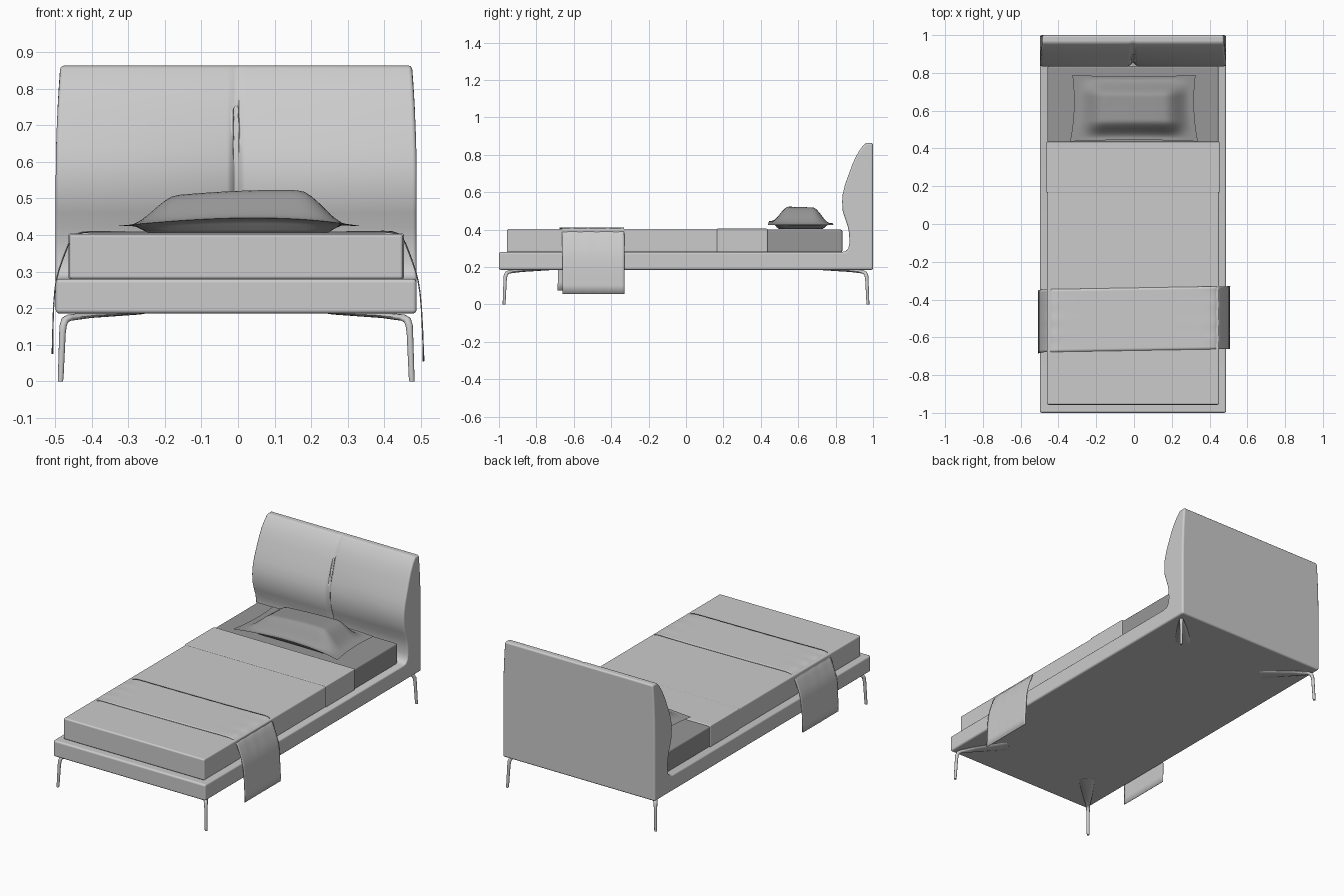
import bpy, bmesh, math
from mathutils import Vector

cube = bpy.data.objects.get("Cube")
if cube:
    bpy.data.objects.remove(cube, do_unlink=True)

CX = -0.005  # centre line of the bed


def material(name, value):
    m = bpy.data.materials.new(name)
    m.use_nodes = True
    colour = (value, value, value, 1)
    m.diffuse_color = colour
    bsdf = next(n for n in m.node_tree.nodes if n.type == 'BSDF_PRINCIPLED')
    bsdf.inputs["Base Color"].default_value = colour
    return m


light = material("light_grey", 0.6)
dark = material("dark_grey", 0.31)


def finish(name, bm, mat, bevel=0, sharp=None):
    bmesh.ops.recalc_face_normals(bm, faces=bm.faces[:])
    me = bpy.data.meshes.new(name)
    bm.to_mesh(me)
    bm.free()
    me.materials.append(mat)
    me.shade_smooth()
    if sharp:
        me.set_sharp_from_angle(angle=math.radians(sharp))
    ob = bpy.data.objects.new(name, me)
    bpy.context.collection.objects.link(ob)
    if bevel:
        mod = ob.modifiers.new("rounding", 'BEVEL')
        mod.width = bevel
        mod.segments = 3
        mod.limit_method = 'ANGLE'
        mod.angle_limit = math.radians(45)
        mod.use_clamp_overlap = False
        mod.harden_normals = True
    return ob


def loft(rings, closed=True):
    """Skin a list of point rings; closed rings also get end caps."""
    bm = bmesh.new()
    rows = [[bm.verts.new(p) for p in ring] for ring in rings]
    n = len(rows[0])
    for a, b in zip(rows, rows[1:]):
        for i in range(n if closed else n - 1):
            j = (i + 1) % n
            bm.faces.new((a[i], a[j], b[j], b[i]))
    if closed:
        bm.faces.new(rows[0])
        bm.faces.new(rows[-1])
    return bm


def box(name, half_x, y0, y1, z0, z1, mat, bevel):
    ring = [(y0, z0), (y1, z0), (y1, z1), (y0, z1)]
    bm = loft([[(CX + s * half_x, y, z) for y, z in ring] for s in (-1, 1)])
    return finish(name, bm, mat, bevel)


# Base and headboard: one side profile, with a soft groove down the headboard
profile = [(-1, .185), (1, .185), (1, .4), (1, .55), (1, .65), (1, .75), (1, .81),
           (1, .863), (.96, .863), (.935, .835), (.91, .795), (.888, .745),
           (.868, .69), (.85, .64), (.838, .59), (.835, .55), (.838, .5),
           (.85, .46), (.864, .42), (.872, .38), (.874, .33), (.868, .30),
           (.855, .285), (.83, .28), (-1, .28)]


def body_point(x, y, z):
    taper = max(0, (z - .55) / .31)
    if z > .32 and y < .98:
        strength = math.exp(-((z - .5) / .2) ** 2)
        y += (.004 + .022 * strength) * max(0, 1 - abs(x) / .025) ** 1.5
    return (CX + x * (1 - .025 * taper ** 2), y, z)


columns = [-.493, -.025, -.016, -.008, 0, .008, .016, .025, .493]
body = loft([[body_point(x, y, z) for y, z in profile] for x in columns])
finish("base_and_headboard", body, light, bevel=.011)

# Mattress, blanket and its folded top
box("mattress", .453, -.95, .836, .278, .400, dark, .01)
box("blanket", .456, -.957, .434, .279, .403, light, .009)
box("blanket_fold", .458, .165, .436, .279, .405, light, .006)

# Throw draped across the foot of the bed
drop = [(.2, .408), (.38, .409), (.425, .408), (.452, .395), (.468, .355),
        (.488, .30), (.5, .25), (.505, .15), (.507, .055)]
path = [(-x, z) for x, z in reversed(drop)] + [(0, .408)] + drop
rows = []
for i in range(13):
    t = i / 12
    row = []
    for x, z in path:
        y = -.67 + .332 * t + .017 * x
        hang = max(0, (.36 - z) / .3)
        wave = .004 * hang * math.sin(t * 17 + z * 14)
        crease = .004 * math.sin(t * 23 + x * 9) if .41 < abs(x) < .5 else 0
        hem = .02 * hang if x < 0 else 0
        row.append((CX / 2 + x + math.copysign(wave, x) * (1 if x > 0 else -1),
                    y - (.008 * hang if x < 0 else 0), z + hem + max(0, crease)))
    rows.append(row)
throw = finish("throw_blanket", loft(rows, closed=False), light)
smooth = throw.modifiers.new("soft_cloth", 'SUBSURF')
smooth.levels = smooth.render_levels = 1
smooth.boundary_smooth = 'PRESERVE_CORNERS'
thick = throw.modifiers.new("cloth_thickness", 'SOLIDIFY')
thick.thickness = .003
thick.offset = 0

# Pillow: puffed top and bottom sheets joined at a flat flange
N = 32


def puff(u, v):
    def rise(a, width):
        t = min(1, max(0, (1 - abs(a) - .07) / width))
        return t * t * (3 - 2 * t)
    return rise(u, .42) * rise(v, .55)


def pillow_point(i, j, side):
    u, v = 2 * i / N - 1, 2 * j / N - 1
    x = u * (.318 + .014 * v * v - .006 * v)
    y = .613 + v * (.168 + .008 * u * u)
    rim = .424 + .016 * (1 - u * u) * (1 - .4 * v) + .006 * u * (1 - u * u)
    if side > 0:
        z = rim + (.078 + .008 * u) * puff(u, v)
    else:
        z = rim - (rim - .404) * min(1, puff(u, v) * 3)
    return (x, y, z)


pillow = bmesh.new()
for side in (1, -1):
    grid = [[pillow.verts.new(pillow_point(i, j, side)) for j in range(N + 1)]
            for i in range(N + 1)]
    for i in range(N):
        for j in range(N):
            pillow.faces.new((grid[i][j], grid[i + 1][j],
                              grid[i + 1][j + 1], grid[i][j + 1]))
bmesh.ops.remove_doubles(pillow, verts=pillow.verts[:], dist=.0005)
finish("pillow", pillow, dark, sharp=60)

# Legs: slim posts bending into flat arms that fan out towards the middle
# each section: distance inwards, height, half width, half thickness
sections = [(0, 0, .007, .007), (.001, .012, .008, .008), (.008, .13, .009, .009),
            (.011, .152, .010, .010), (.018, .167, .011, .010),
            (.035, .174, .013, .009), (.12, .181, .026, .008), (.3, .187, .045, .005)]
for sx, side in ((1, "left"), (-1, "right")):
    for sy, end in ((-1, "front"), (1, "back")):
        inward = Vector((-sx * .2, -sy * .225, 0)).normalized()
        across = Vector((-inward.y, inward.x, 0))
        foot = Vector((CX + sx * .48, sy * .973, 0))
        rings = []
        for k, (s, z, w, t) in enumerate(sections):
            a, b = sections[max(k - 1, 0)], sections[min(k + 1, len(sections) - 1)]
            tangent = (inward * (b[0] - a[0]) + Vector((0, 0, b[1] - a[1]))).normalized()
            normal = tangent.cross(across)
            if k == 0:
                normal = inward
                normal = normal if tangent.cross(across).dot(inward) > 0 else -normal
            centre = foot + inward * s + Vector((0, 0, z))
            rings.append([centre + across * w * math.cos(q) + normal * t * math.sin(q)
                          for q in (math.tau * m / 12 for m in range(12))])
        finish(f"{end}_{side}_leg", loft(rings), light, sharp=50)
